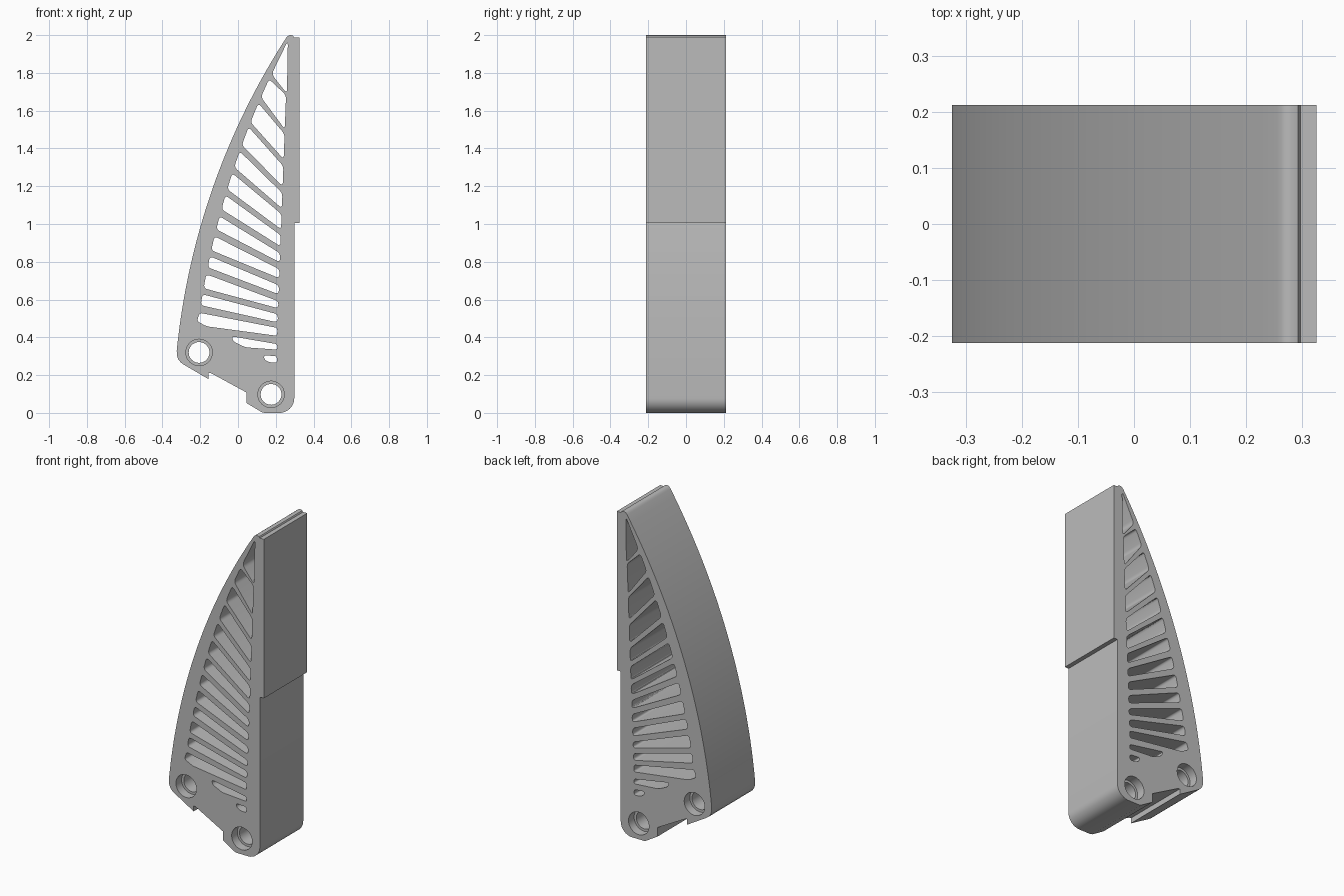
import bpy, bmesh
from math import sin, cos, pi, sqrt, radians
from mathutils import Vector

cube = bpy.data.objects.get("Cube")
if cube:
    bpy.data.objects.remove(cube, do_unlink=True)

HALF = 0.212              # half the width of the finger
CENTRE = (3.397, -0.043)  # centre of the bowed back
RADIUS = 3.74

grey = bpy.data.materials.new("plain grey")
grey.use_nodes = True
grey.diffuse_color = (0.5, 0.5, 0.5, 1)
grey.node_tree.nodes["Principled BSDF"].inputs["Base Color"].default_value = (0.5, 0.5, 0.5, 1)


def back_x(z):
    return CENTRE[0] - sqrt(RADIUS ** 2 - (z - CENTRE[1]) ** 2)


def circle(x, z, r, n=40):
    return [(x + r * cos(2 * pi * i / n), z + r * sin(2 * pi * i / n)) for i in range(n)]


def rounded(points, r, steps=5):
    """Round every corner of a closed outline."""
    out = []
    pts = [Vector(p) for p in points]
    for i, p in enumerate(pts):
        a, b = pts[i - 1] - p, pts[(i + 1) % len(pts)] - p
        start = p + a.normalized() * min(r, a.length * 0.45)
        end = p + b.normalized() * min(r, b.length * 0.45)
        for k in range(steps + 1):
            t = k / steps
            out.append(tuple(start * (1 - t) ** 2 + p * 2 * t * (1 - t) + end * t * t))
    return out


def plate(name, outlines, half):
    """Extrude x-z outlines along y; inner outlines become holes."""
    curve = bpy.data.curves.new(name, "CURVE")
    curve.dimensions = "2D"
    curve.fill_mode = "BOTH"
    curve.extrude = half
    for outline in outlines:
        spline = curve.splines.new("POLY")
        spline.points.add(len(outline) - 1)
        for point, (x, z) in zip(spline.points, outline):
            point.co = (x, z, 0, 1)
        spline.use_cyclic_u = True
    temp = bpy.data.objects.new(name + " outline", curve)
    bpy.context.collection.objects.link(temp)
    temp.rotation_euler.x = pi / 2
    bpy.context.view_layer.update()
    mesh = bpy.data.meshes.new_from_object(temp.evaluated_get(bpy.context.evaluated_depsgraph_get()))
    mesh.transform(temp.matrix_world)
    bpy.data.objects.remove(temp, do_unlink=True)
    bm = bmesh.new()
    bm.from_mesh(mesh)
    bmesh.ops.remove_doubles(bm, verts=bm.verts, dist=0.0002)
    bmesh.ops.recalc_face_normals(bm, faces=bm.faces)
    bm.to_mesh(mesh)
    bm.free()
    mesh.name = name
    mesh.materials.clear()
    mesh.materials.append(grey)
    obj = bpy.data.objects.new(name, mesh)
    bpy.context.collection.objects.link(obj)
    bpy.ops.object.select_all(action="DESELECT")
    obj.select_set(True)
    bpy.context.view_layer.objects.active = obj
    bpy.ops.object.shade_smooth_by_angle(angle=radians(30))
    return obj


# Outer outline: straight front, rounded tip, bowed back, notched foot
outline = [(0.14, 0), (0.225, 0)]
outline += [(0.22 + 0.078 * sin(a * pi / 16), 0.078 - 0.078 * cos(a * pi / 16)) for a in range(1, 9)]
outline += [(0.298, 1.985), (0.292, 1.996), (0.28, 2), (0.27, 1.999), (0.262, 1.994)]
outline += [(back_x(z), z) for z in (1.985 - 1.655 * i / 40 for i in range(41))]
outline += [(-0.324, 0.305), (-0.316, 0.283), (-0.303, 0.267), (-0.288, 0.256),
            (-0.155, 0.178), (-0.155, 0.212), (-0.142, 0.21),
            (0.045, 0.108), (0.045, 0.052), (0.125, 0.004)]

# Slots between ribs: heights of left top, left bottom, right top, right bottom
SLOTS = [
    (1.767, 1.672, 1.682, 1.502), (1.64, 1.539, 1.476, 1.343),
    (1.513, 1.417, 1.306, 1.2), (1.385, 1.301, 1.163, 1.083),
    (1.269, 1.184, 1.052, 0.972), (1.152, 1.078, 0.94, 0.882),
    (1.041, 0.972, 0.845, 0.797), (0.935, 0.861, 0.76, 0.713),
    (0.829, 0.771, 0.675, 0.628), (0.734, 0.66, 0.591, 0.554),
    (0.628, 0.57, 0.522, 0.479),
]


def left(z):
    return (back_x(z) + 0.095 - 0.034 * (z - 0.5) ** 2, z)


def right(z):
    return (0.205 + 0.037 * (z - 0.35), z)


holes = [rounded([left(a), left(b), right(d), right(c)], 0.02) for a, b, c, d in SLOTS]
holes.append(rounded([(0.264, 1.97), (0.178, 1.793), (0.259, 1.69)], 0.025))
holes.append(rounded([left(0.53), (-0.217, 0.485), (-0.165, 0.458), right(0.408), right(0.45)], 0.015))
holes.append(rounded([(-0.032, 0.405), (-0.025, 0.378), (0.04, 0.347), (0.208, 0.335), (0.208, 0.364)], 0.015))
holes.append(rounded([(0.137, 0.305), (0.14, 0.282), (0.165, 0.268), (0.206, 0.265), (0.206, 0.3)], 0.014))

# Pivot holes, wide at both ends with a narrower sleeve inside
PIVOTS = {"back": (-0.206, 0.32), "front": (0.175, 0.098)}
holes += [circle(x, z, 0.07) for x, z in PIVOTS.values()]
plate("ribbed finger body", [outline] + holes, HALF)
for side, (x, z) in PIVOTS.items():
    plate(side + " pivot sleeve", [circle(x, z, 0.07), circle(x, z, 0.055)], HALF - 0.055)

# Grip pad on the upper front face
plate("grip pad", [[(0.297, 1.005), (0.325, 1.005), (0.325, 1.988), (0.297, 1.988)]], HALF)
